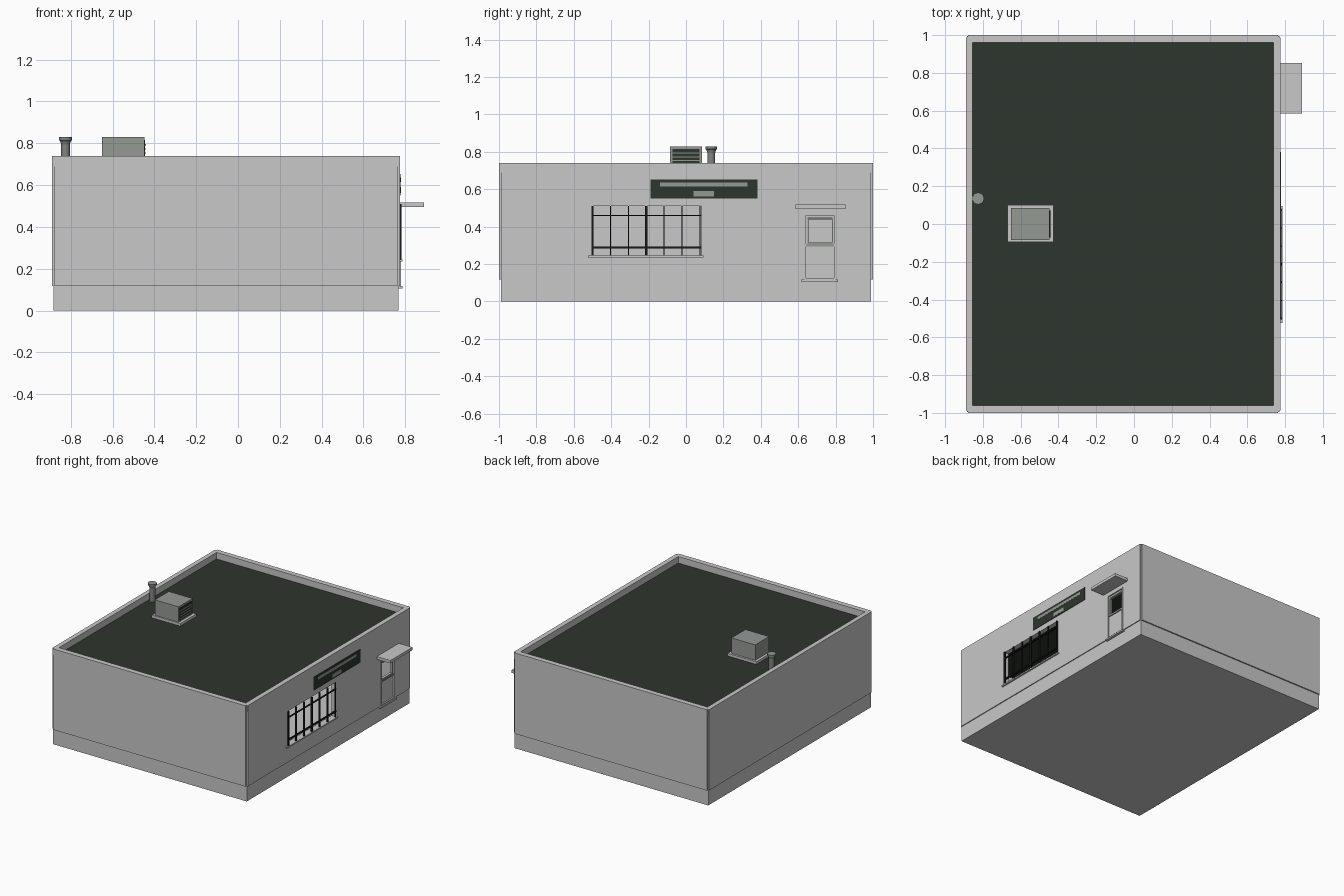
import bpy, bmesh, math

if "Cube" in bpy.data.objects:
    bpy.data.objects.remove(bpy.data.objects["Cube"])


def material(name, rgb):
    m = bpy.data.materials.new(name)
    m.diffuse_color = (*rgb, 1)
    m.use_nodes = True
    m.node_tree.nodes["Principled BSDF"].inputs["Base Color"].default_value = m.diffuse_color
    return m


WALL = material("light grey plaster", (0.58, 0.58, 0.58))
ROOF = material("dark green roofing", (0.027, 0.036, 0.026))
METAL = material("green grey metal", (0.296, 0.32, 0.296))
BLACK = material("black iron", (0.009, 0.009, 0.009))
PIPE = material("mid grey pipe", (0.22, 0.23, 0.22))


def boxes(name, mat, *ranges):
    """One object made of boxes given as (x0, x1, y0, y1, z0, z1)."""
    bm = bmesh.new()
    for x0, x1, y0, y1, z0, z1 in ranges:
        for v in bmesh.ops.create_cube(bm, size=1)["verts"]:
            v.co = (x0 if v.co.x < 0 else x1,
                    y0 if v.co.y < 0 else y1,
                    z0 if v.co.z < 0 else z1)
    me = bpy.data.meshes.new(name)
    bm.to_mesh(me)
    bm.free()
    ob = bpy.data.objects.new(name, me)
    bpy.context.collection.objects.link(ob)
    me.materials.append(mat)
    return ob


def frame(x0, x1, y0, y1, z0, z1, t):
    """Four boxes around a rectangle lying in the yz plane."""
    return [(x0, x1, y0, y0 + t, z0, z1), (x0, x1, y1 - t, y1, z0, z1),
            (x0, x1, y0 + t, y1 - t, z0, z0 + t), (x0, x1, y0 + t, y1 - t, z1 - t, z1)]


L, R = -0.89, 0.775          # outer wall faces in x
IL, IR = -0.855, 0.738       # inner wall faces in x
BASE, TOP, DECK = 0.117, 0.74, 0.69

# Plinth and flat roof deck
boxes("plinth", WALL, (-0.883, 0.768, -0.99, 0.99, 0, BASE))
boxes("roof_deck", ROOF, (IL, IR, -0.96, 0.96, DECK - 0.02, DECK))

# Walls rising into a parapet, with small notches at the corners
boxes("front_wall", WALL, (L + .012, R - .012, -1, -0.96, BASE, TOP))
boxes("back_wall", WALL, (L + .012, R - .012, 0.96, 1, BASE, TOP))
boxes("left_wall", WALL, (L, IL, -0.988, 0.988, BASE, TOP))
shop_wall = boxes("right_wall", WALL, (IR, R, -0.988, 0.988, BASE, TOP))
boxes("parapet_corners", WALL, *[
    (min(x, x + dx), max(x, x + dx), min(s * .97, s * .994), max(s * .97, s * .994), DECK, TOP - .001)
    for x, dx in ((L + .005, .025), (R - .005, -.025)) for s in (-1, 1)])

# Window and door openings
cutter = boxes("opening_cutter", WALL,
               (0.7, 0.82, -0.505, 0.083, 0.245, 0.51),
               (0.7, 0.82, 0.633, 0.80, BASE + 0.001, 0.468))
cutter.hide_render = True
cutter.hide_viewport = True
cut = shop_wall.modifiers.new("openings", "BOOLEAN")
cut.object = cutter
cut.operation = "DIFFERENCE"
cut.solver = "EXACT"

# Window bars and sill
bars = []
for i in range(7):
    y = -0.5 + i * 0.575 / 6
    t = 0.006 if i in (0, 3) else 0.003
    bars.append((0.772, 0.783, y - t, y + t, 0.245, 0.51))
for z, t in ((0.288, 0.005), (0.46, 0.003)):
    bars.append((0.770, 0.781, -0.505, 0.083, z - t, z + t))
boxes("window_bars", BLACK, *bars)
boxes("window_sill", WALL, (0.74, 0.787, -0.525, 0.094, 0.235, 0.245))

# Door with open upper pane, threshold and canopy
boxes("door_frame", WALL, *frame(0.742, 0.779, 0.633, 0.80, BASE, 0.468, 0.008))
boxes("door_leaf", WALL,
      (0.75, 0.768, 0.641, 0.792, 0.125, 0.295),
      *frame(0.75, 0.768, 0.641, 0.792, 0.303, 0.46, 0.012),)
boxes("door_rail", METAL, (0.75, 0.775, 0.641, 0.792, 0.295, 0.306))
boxes("pane_trim", METAL, *frame(0.752, 0.771, 0.650, 0.787, 0.307, 0.443, 0.005))
boxes("door_threshold", WALL, (0.75, 0.787, 0.618, 0.812, 0.105, 0.117))
boxes("door_canopy", WALL, (0.77, 0.89, 0.585, 0.853, 0.495, 0.517))

# Fascia board with plain pale panels
boxes("fascia_board", ROOF, (0.77, 0.778, -0.19, 0.382, 0.55, 0.653))
boxes("fascia_panels", METAL,
      (0.776, 0.779, -0.14, 0.33, 0.615, 0.636),
      (0.776, 0.779, 0.04, 0.15, 0.562, 0.59))

# Rooftop vent unit
boxes("vent_curb", WALL, (-0.67, -0.425, -0.095, 0.10, DECK, 0.71))
boxes("vent_box", METAL, (-0.65, -0.447, -0.085, 0.085, 0.71, 0.829))
boxes("vent_grille", ROOF, (-0.448, -0.444, -0.072, 0.072, 0.718, 0.815))
boxes("vent_slats", METAL, *[(-0.446, -0.44, -0.072, 0.072, z, z + 0.006)
                             for z in (0.73, 0.75, 0.77, 0.79)])

# Flue pipe, turned from a profile
profile = [(0.0, DECK), (0.021, DECK), (0.021, 0.795), (0.026, 0.812),
           (0.031, 0.814), (0.031, 0.829), (0.0, 0.829)]
bm = bmesh.new()
vs = [bm.verts.new((r, 0, z)) for r, z in profile]
es = [bm.edges.new(p) for p in zip(vs, vs[1:])]
bmesh.ops.spin(bm, geom=vs + es, axis=(0, 0, 1), cent=(0, 0, 0), steps=20, angle=2 * math.pi)
bmesh.ops.remove_doubles(bm, verts=bm.verts, dist=1e-4)
bmesh.ops.recalc_face_normals(bm, faces=bm.faces)
me = bpy.data.meshes.new("flue_pipe")
me.materials.append(PIPE)
me.materials.append(METAL)
for f in bm.faces:
    f.smooth = abs(f.normal.z) < 0.2
    f.material_index = 1 if f.normal.z > 0.9 else 0
bm.to_mesh(me)
bm.free()
flue = bpy.data.objects.new("flue_pipe", me)
flue.location = (-0.825, 0.135, 0)
bpy.context.collection.objects.link(flue)
